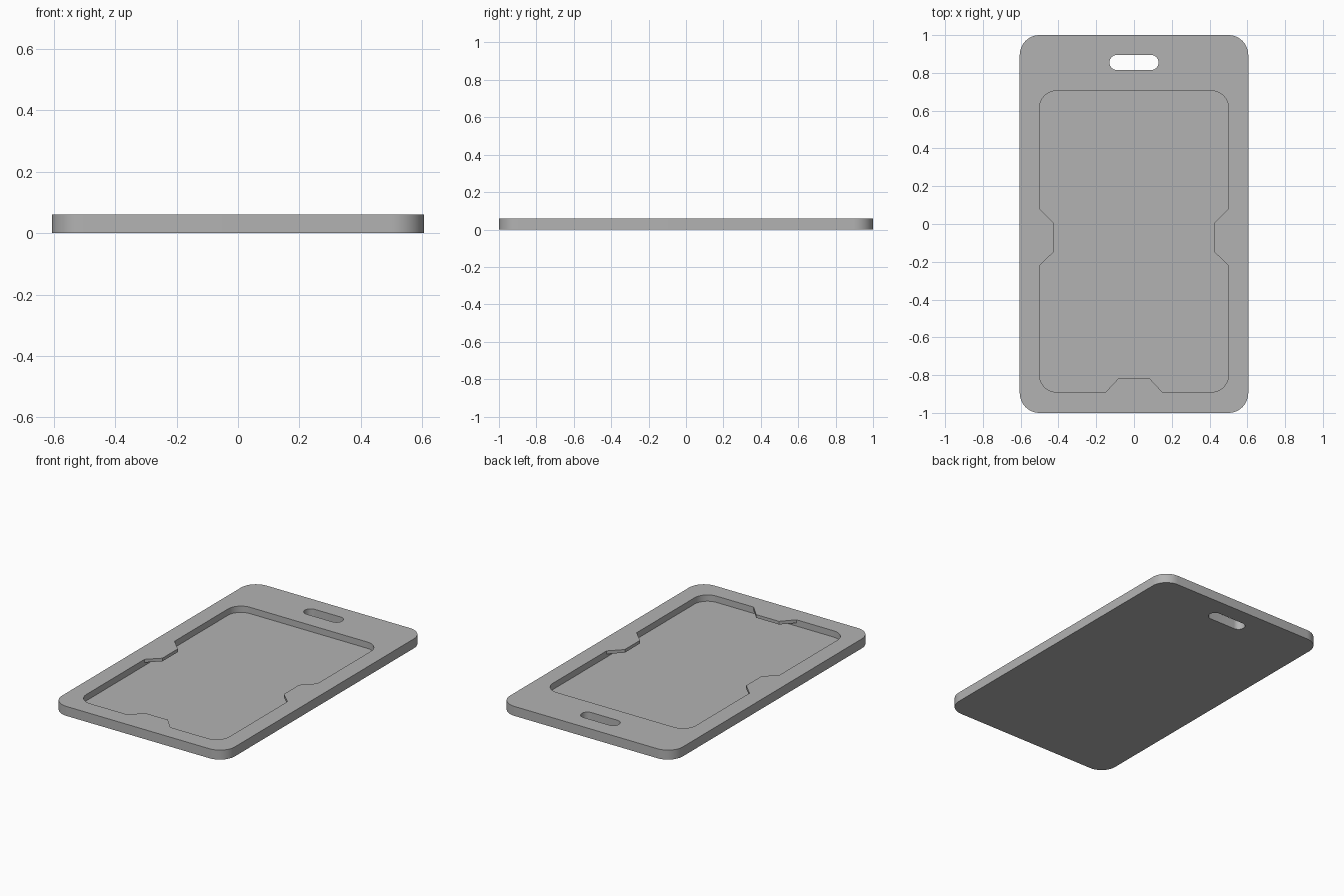
import bpy, math
from math import pi, cos, sin

if "Cube" in bpy.data.objects:
    bpy.data.objects.remove(bpy.data.objects["Cube"], do_unlink=True)

grey = bpy.data.materials.new("plain grey")
grey.use_nodes = True
GREY = (0.45, 0.45, 0.45, 1)
grey.diffuse_color = GREY
grey.node_tree.nodes["Principled BSDF"].inputs["Base Color"].default_value = GREY


def arc(cx, cy, r, start, steps=12):
    """Quarter arc, counter-clockwise from the given angle."""
    return [(cx + r * cos(start + pi / 2 * i / steps),
             cy + r * sin(start + pi / 2 * i / steps)) for i in range(steps + 1)]


def rounded(x, y0, y1, r, right=(), left=(), bottom=()):
    """Rounded rectangle outline, with optional extra points along its sides."""
    return (list(right) + arc(x - r, y1 - r, r, 0) + arc(r - x, y1 - r, r, pi / 2)
            + list(left) + arc(r - x, y0 + r, r, pi) + list(bottom)
            + arc(x - r, y0 + r, r, 1.5 * pi))


def prism(name, outline, z0, z1):
    n = len(outline)
    verts = [(x, y, z) for z in (z0, z1) for x, y in outline]
    faces = [list(range(n))[::-1], list(range(n, 2 * n))]
    faces += [(i, (i + 1) % n, n + (i + 1) % n, n + i) for i in range(n)]
    mesh = bpy.data.meshes.new(name)
    mesh.from_pydata(verts, [], faces)
    mesh.materials.append(grey)
    obj = bpy.data.objects.new(name, mesh)
    bpy.context.collection.objects.link(obj)
    return obj


FLOOR, TAB, TOP = 0.02, 0.04, 0.06

# Plate with rounded corners
holder = prism("badge_holder", rounded(0.605, -1, 1, 0.105), 0, TOP)

# Card pocket below, and its opening above, which leaves three retaining tabs
side = [(0.5, -0.22), (0.425, -0.148), (0.425, 0.005), (0.5, 0.08)]
foot = [(-0.15, -0.89), (-0.08, -0.815), (0.08, -0.815), (0.15, -0.89)]
opening = rounded(0.5, -0.89, 0.705, 0.09, side,
                  [(-x, y) for x, y in reversed(side)], foot)
cutters = [
    prism("pocket_cutter", rounded(0.5, -0.89, 0.705, 0.09), FLOOR, TAB),
    prism("opening_cutter", opening, (FLOOR + TAB) / 2, TOP + 0.05),
    # Lanyard slot
    prism("slot_cutter", rounded(0.13, 0.815, 0.895, 0.0399), -0.05, TOP + 0.05),
]

bpy.context.view_layer.objects.active = holder
holder.select_set(True)
for cutter in cutters:
    mod = holder.modifiers.new(cutter.name, "BOOLEAN")
    mod.operation, mod.solver, mod.object = "DIFFERENCE", "EXACT", cutter
    bpy.ops.object.modifier_apply(modifier=mod.name)
    bpy.data.objects.remove(cutter, do_unlink=True)

bpy.ops.object.shade_smooth_by_angle(angle=math.radians(30))
